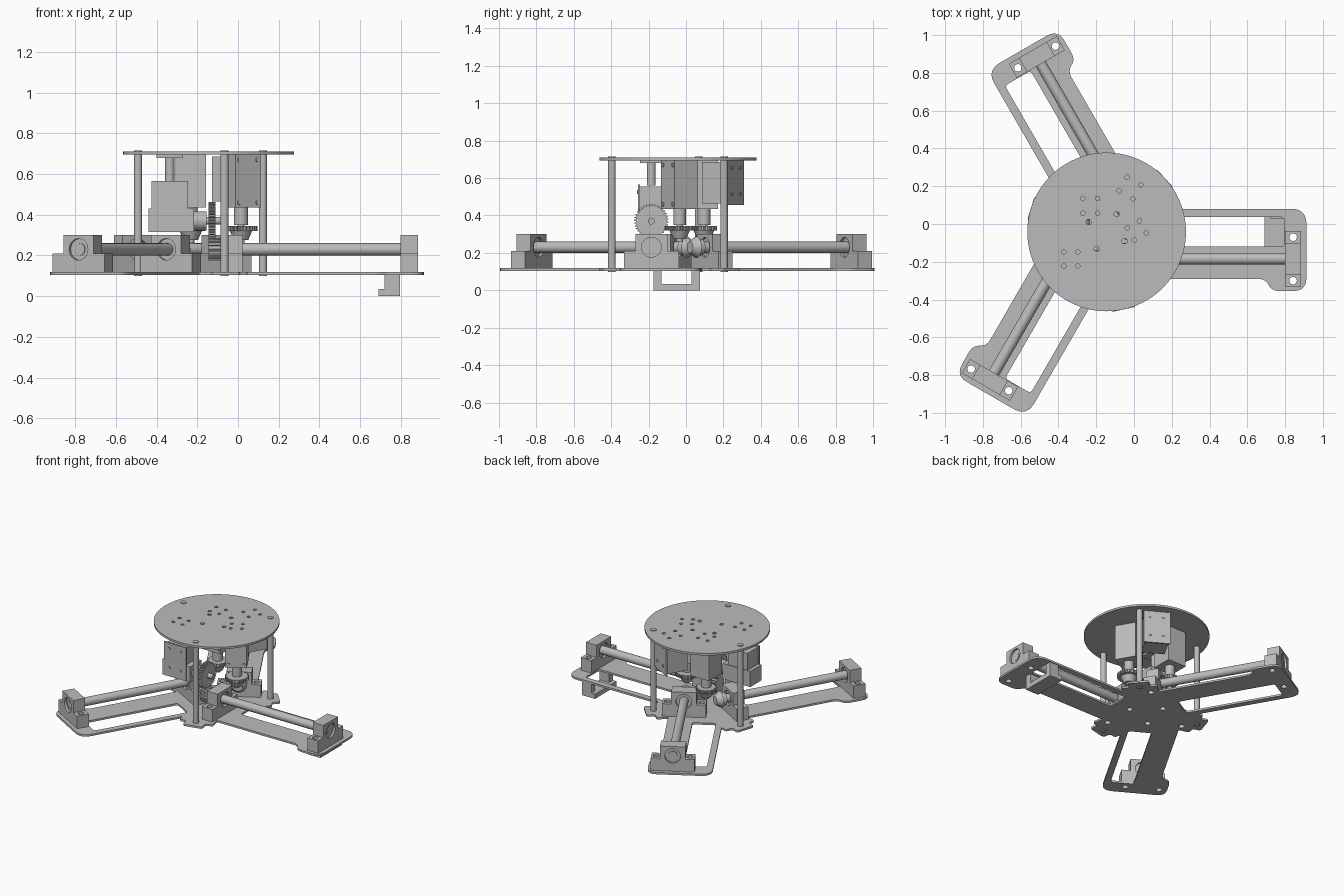
import bpy, bmesh, math
from mathutils import Matrix, Vector

cube = bpy.data.objects.get("Cube")
if cube:
    bpy.data.objects.remove(cube)

grey = bpy.data.materials.new("machined grey")
grey.use_nodes = True
grey.diffuse_color = (0.5, 0.5, 0.5, 1)
grey.node_tree.nodes["Principled BSDF"].inputs["Base Color"].default_value = grey.diffuse_color

CENTRE = Matrix.Translation((-0.145, -0.042, 0))
ALONG_X = Matrix(((0, 0, 1, 0), (1, 0, 0, 0), (0, 1, 0, 0), (0, 0, 0, 1)))
made = []


def spin(deg):
    return Matrix.Rotation(math.radians(deg), 4, 'Z')


def at(x, y, z=0.0):
    return Matrix.Translation((x, y, z))


def finish(name, bm, frame):
    bmesh.ops.recalc_face_normals(bm, faces=bm.faces)
    mesh = bpy.data.meshes.new(name)
    bm.to_mesh(mesh)
    bm.free()
    mesh.materials.append(grey)
    obj = bpy.data.objects.new(name, mesh)
    obj.matrix_world = frame
    bpy.context.collection.objects.link(obj)
    made.append(obj)


def box(name, lo, hi, frame=CENTRE):
    bm = bmesh.new()
    lo, hi = Vector(lo), Vector(hi)
    size = Matrix.Diagonal((*(hi - lo), 1))
    bmesh.ops.create_cube(bm, size=1, matrix=Matrix.Translation((lo + hi) / 2) @ size)
    finish(name, bm, frame)


def rod(name, a, b, r, r_end=None, frame=CENTRE, sides=32):
    a, b = Vector(a), Vector(b)
    turn = (b - a).to_track_quat('Z', 'Y').to_matrix().to_4x4()
    bm = bmesh.new()
    bmesh.ops.create_cone(bm, cap_ends=True, segments=sides, radius1=r,
                          radius2=r if r_end is None else r_end, depth=(b - a).length,
                          matrix=Matrix.Translation((a + b) / 2) @ turn)
    finish(name, bm, frame)


def circle(x, y, r, n=24):
    return [(x + r * math.cos(math.tau * i / n), y + r * math.sin(math.tau * i / n))
            for i in range(n)]


def rect(x0, y0, x1, y1):
    return [(x0, y0), (x1, y0), (x1, y1), (x0, y1)]


def rounded(corners):
    """Turn (x, y, radius) corners into a smooth loop."""
    out = []
    for i, (x, y, r) in enumerate(corners):
        p = Vector((x, y))
        ends = []
        for q in (corners[i - 1], corners[(i + 1) % len(corners)]):
            d = Vector(q[:2]) - p
            ends.append(p + d.normalized() * min(r, d.length * 0.48))
        for k in range(7):
            t = k / 6
            out.append(tuple(ends[0] * (1 - t) ** 2 + p * 2 * t * (1 - t) + ends[1] * t * t))
    return out


def prism(name, loops, lo, hi, frame=CENTRE):
    """Extrude an outline with holes between two heights."""
    curve = bpy.data.curves.new(name, 'CURVE')
    curve.dimensions, curve.fill_mode = '2D', 'BOTH'
    curve.extrude = (hi - lo) / 2
    for loop in loops:
        spline = curve.splines.new('POLY')
        spline.points.add(len(loop) - 1)
        for point, (x, y) in zip(spline.points, loop):
            point.co = (x, y, 0, 1)
        spline.use_cyclic_u = True
    temp = bpy.data.objects.new(name + " outline", curve)
    bpy.context.collection.objects.link(temp)
    graph = bpy.context.evaluated_depsgraph_get()
    mesh = bpy.data.meshes.new_from_object(temp.evaluated_get(graph))
    bm = bmesh.new()
    bm.from_mesh(mesh)
    bmesh.ops.remove_doubles(bm, verts=bm.verts, dist=0.0001)
    bmesh.ops.translate(bm, verts=bm.verts, vec=(0, 0, (lo + hi) / 2))
    bpy.data.objects.remove(temp)
    bpy.data.curves.remove(curve)
    bpy.data.meshes.remove(mesh)
    finish(name, bm, frame)


def gear(name, r, lo, hi, teeth, frame):
    loop = []
    for i in range(teeth):
        for step, k in ((0, 0.9), (0.4, 0.9), (0.55, 1), (0.85, 1)):
            a = math.tau * (i + step) / teeth
            loop.append((r * k * math.cos(a), r * k * math.sin(a)))
    prism(name, [loop], lo, hi, frame)


def turned(points, deg):
    return [(*(spin(deg) @ Vector((p[0], p[1], 0)))[:2], *p[2:]) for p in points]


ROD_Y, ROD_Z, FLOOR, POST_ANGLE = -0.143, 0.23, 0.118, 42.5
ARMS = (0, 120, 240)

# Base plate: three windowed arms with a stepped lobe between each pair
arm = [(0.84, -0.248, 0.04), (0.875, -0.313, 0.04), (1.058, -0.313, 0.07),
       (1.058, 0.122, 0.08), (0.31, 0.122, 0.01)]
lobe = [(0.36, -0.12, 0.02), (0.36, -0.07, 0.02), (0.42, -0.07, 0.02),
        (0.42, 0.07, 0.02), (0.36, 0.07, 0.02), (0.36, 0.12, 0.02), (0.281, 0.12, 0.01)]
window = [(0.25, -0.078, 0.02), (0.94, -0.078, 0.02), (0.94, 0.079, 0.02), (0.25, 0.079, 0.02)]
sector = arm + turned(lobe, POST_ANGLE)
outline = [p for a in ARMS for p in turned(sector, a)]
loops = [rounded(outline)]
for a in ARMS:
    loops.append(rounded(turned(window, a)))
    for x in (0.125, 0.987):
        for s in (-1, 1):
            loops.append(turned(circle(x, ROD_Y + s * 0.115, 0.02), a))
prism("base_plate", loops, 0.104, FLOOR)

# Round top plate with screw patterns
holes = []
for x, y, deg, gap in ((-0.087, 0.138, 0, 0.039), (0.16, 0.008, 30, 0.037),
                       (-0.19, -0.143, 0, 0.037), (0.124, 0.233, -30, 0.042)):
    for sx in (-1, 1):
        for sy in (-1, 1):
            p = at(x, y) @ spin(deg) @ Vector((sx * gap, sy * gap, 0))
            holes.append(circle(p.x, p.y, 0.012, 12))
for x, y in ((-0.095, 0.053), (0.053, 0.095), (0.095, -0.048), (-0.053, -0.09)):
    holes.append(circle(x, y, 0.014, 12))
prism("top_plate", [circle(0, 0, 0.42, 96)] + holes, 0.695, 0.71)


def rod_support(name, x, frame):
    """Bearing pillar with a drilled ear on either side."""
    x0, x1 = x - 0.043, x + 0.043
    pillar = [rect(ROD_Y - 0.085, FLOOR, ROD_Y + 0.085, 0.3), circle(ROD_Y, ROD_Z, 0.053)]
    prism(name + "_pillar", pillar, x0, x1, frame @ ALONG_X)
    for s in (-1, 1):
        y0, y1 = sorted((ROD_Y + s * 0.085, ROD_Y + s * 0.147))
        prism(name + "_ear", [rect(x0, y0, x1, y1), circle(x, ROD_Y + s * 0.115, 0.02)],
              FLOOR, 0.21, frame)
    rod(name + "_bearing", (x0 + 0.015, ROD_Y, ROD_Z), (x1 - 0.015, ROD_Y, ROD_Z), 0.054, frame=frame)


# Each arm: lead rod, its two supports, drive gear and a post
for i, a in enumerate(ARMS):
    frame = CENTRE @ spin(a)
    rod("lead_rod", (0.0, ROD_Y, ROD_Z), (1.02, ROD_Y, ROD_Z), 0.03, frame=frame)
    rod_support("outer_support", 0.987, frame)
    rod_support("inner_support", 0.125, frame)
    hub = frame @ at(0, ROD_Y, ROD_Z) @ ALONG_X
    if i == 0:
        gear("rod_gear", 0.057, 0.0, 0.06, 20, hub)
    else:
        rod("rod_bevel_gear", (-0.01, ROD_Y, ROD_Z), (0.03, ROD_Y, ROD_Z), 0.032, 0.058, frame, 20)
        rod("rod_collar", (0.03, ROD_Y, ROD_Z), (0.06, ROD_Y, ROD_Z), 0.045, frame=frame)
    post = frame @ spin(POST_ANGLE)
    rod("post", (0.363, 0, FLOOR - 0.02), (0.363, 0, 0.715), 0.02, frame=post)

# Two upright motors with vertical shafts and gears
for x, y, deg, size, r in ((-0.087, 0.138, 0, 0.075, 0.07), (0.16, 0.008, 30, 0.072, 0.08)):
    f = CENTRE @ at(x, y) @ spin(deg)
    box("motor_body", (-size, -size, 0.435), (size, size, 0.695), f)
    rod("motor_collar", (0, 0, 0.435), (0, 0, 0.35), 0.034, frame=f)
    rod("motor_shaft", (0, 0, 0.44), (0, 0, 0.26), 0.018, frame=f)
    gear("motor_gear", r, 0.32, 0.345, 30, f)
    rod("motor_bevel_gear", (0, 0, 0.32), (0, 0, 0.275), 0.055, 0.035, f, 20)
    for sx in (-1, 1):
        for z in (0.46, 0.67):
            rod("motor_screw", (sx * 0.052, -size - 0.006, z), (sx * 0.052, -size, z), 0.011, frame=f, sides=12)


def servo(x, y, deg, lo, hi, depth, face):
    """Boxed servo with a screwed cover on one side."""
    f = CENTRE @ at(x, y) @ spin(deg)
    box("servo_body", (-0.08, -depth, lo + 0.01), (0.08, depth, hi - 0.01), f)
    y0, y1 = sorted((face * depth, face * (depth + 0.012)))
    box("servo_cover", (-0.09, y0, lo), (0.09, y1, hi), f)
    for sx in (-1, 1):
        for z in (lo + 0.06, hi - 0.04):
            rod("servo_screw", (sx * 0.045, y0 - 0.005, z), (sx * 0.045, y1 + 0.005, z), 0.01, frame=f, sides=12)
    return f


# Servo hanging beside the arm rod, with its mount, gearbox and large gear
f = servo(-0.19, -0.143, 0, 0.32, 0.565, 0.06, -1)
rod("servo_hanger", (0, 0, 0.56), (0, 0, 0.69), 0.023, frame=f)
box("servo_hanger_pad", (-0.065, -0.06, 0.68), (0.065, 0.06, 0.696), f)
box("servo_gearbox", (-0.105, -0.065, 0.315), (0.12, 0.065, 0.43), f)
rod("servo_shaft", (0.12, 0, 0.37), (0.18, 0, 0.37), 0.047, frame=f)
rod("servo_axle", (0.12, 0, 0.37), (0.265, 0, 0.37), 0.018, frame=f)
gear("servo_gear", 0.092, 0.19, 0.225, 36, f @ at(0, 0, 0.37) @ ALONG_X)

# Servo mounted directly below the top plate
servo(0.124, 0.233, -30, 0.455, 0.695, 0.075, 1)

# U-shaped bracket hanging below the first arm
bracket = at(0, 0) @ ALONG_X
u_shape = [(-0.175, 0), (0.075, 0), (0.075, 0.105), (0.03, 0.105),
           (0.03, 0.035), (-0.13, 0.035), (-0.13, 0.105), (-0.175, 0.105)]
prism("arm_bracket", [u_shape], 0.72, 0.795, bracket)
box("arm_bracket_lip", (0.69, -0.175, 0), (0.72, 0.075, 0.035), Matrix())

# Smooth round surfaces, keep edges crisp
bpy.ops.object.select_all(action='DESELECT')
for obj in made:
    obj.select_set(True)
bpy.context.view_layer.objects.active = made[0]
bpy.ops.object.shade_smooth_by_angle(angle=math.radians(30))
